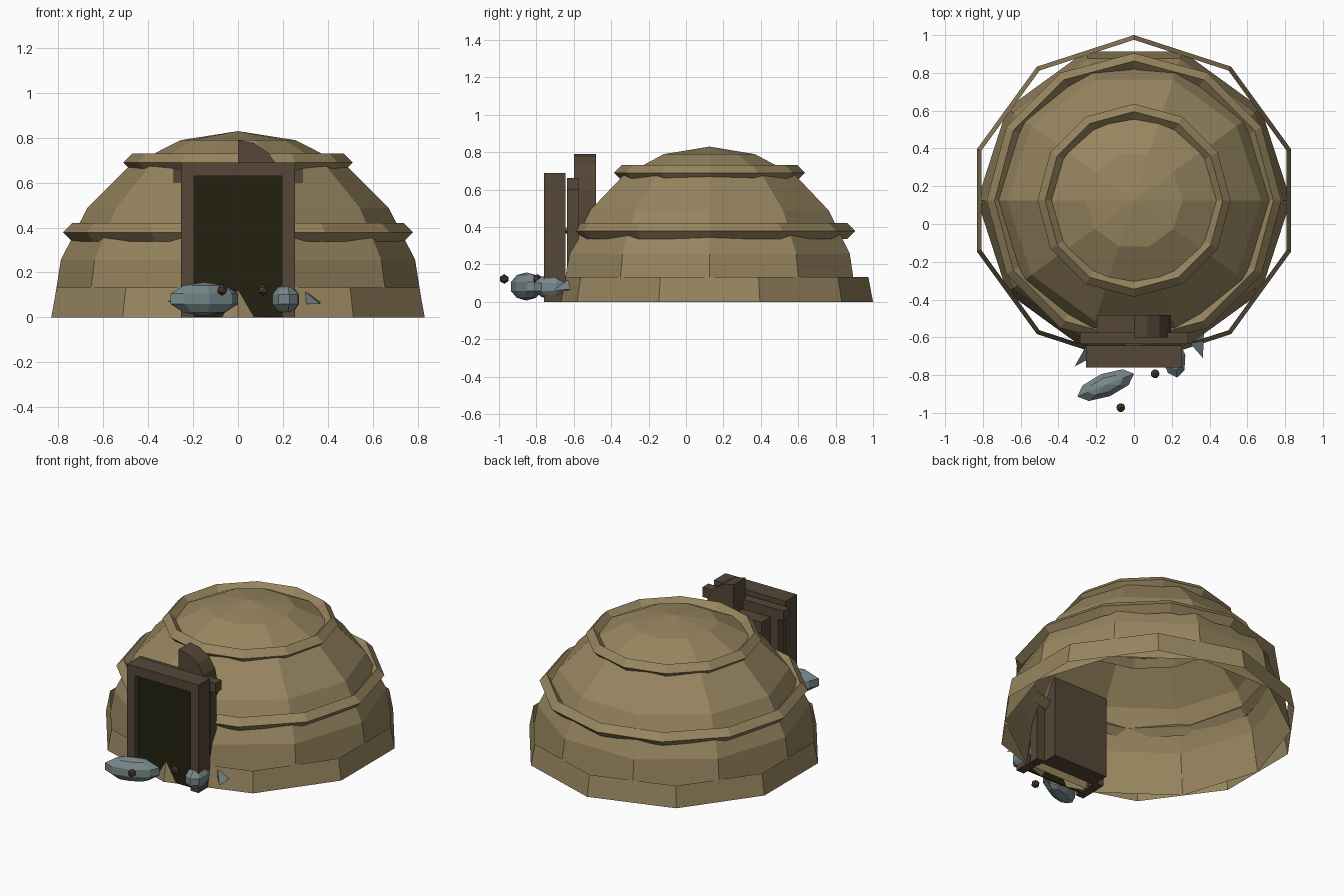
import bpy, bmesh, math
from mathutils import Matrix

if "Cube" in bpy.data.objects:
    bpy.data.objects.remove(bpy.data.objects["Cube"])


def material(name, rgb):
    m = bpy.data.materials.new(name)
    m.diffuse_color = (*rgb, 1)
    m.use_nodes = True
    m.node_tree.nodes["Principled BSDF"].inputs["Base Color"].default_value = m.diffuse_color
    return m


CLAY = material("tan clay", (0.31, 0.235, 0.115))
WOOD = material("brown wood", (0.09, 0.063, 0.039))
DARK = material("dark opening", (0.016, 0.015, 0.005))
STONE = material("grey stone", (0.19, 0.25, 0.26))
NUT = material("dark brown pebble", (0.08, 0.048, 0.031))
CY = 0.125  # dome centre in y


def make(name, bm, mat, loc=(0, 0, 0), rot=0.0):
    mesh = bpy.data.meshes.new(name)
    bm.to_mesh(mesh)
    bm.free()
    mesh.materials.append(mat)
    ob = bpy.data.objects.new(name, mesh)
    ob.location = loc
    ob.rotation_euler.z = rot
    bpy.context.collection.objects.link(ob)
    return ob


def revolve(name, profile, sides, start, mat, closed=False):
    """Spin a (radius, z) profile around the dome axis."""
    bm = bmesh.new()
    rows = []
    for r, z in profile:
        if r < 1e-5:
            rows.append([bm.verts.new((0, 0, z))] * sides)
        else:
            angs = [start + math.tau * i / sides for i in range(sides)]
            rows.append([bm.verts.new((r * math.cos(a), r * math.sin(a), z)) for a in angs])
    pairs = list(zip(rows, rows[1:]))
    if closed:
        pairs.append((rows[-1], rows[0]))
    for a, b in pairs:
        for i in range(sides):
            j = (i + 1) % sides
            quad = list(dict.fromkeys([a[i], a[j], b[j], b[i]]))
            bm.faces.new(quad)
    return make(name, bm, mat, (0, CY, 0))


def box(name, x, y, z, mat):
    bm = bmesh.new()
    bmesh.ops.create_cube(bm, size=1)
    size = [b - a for a, b in (x, y, z)]
    bmesh.ops.scale(bm, vec=size, verts=bm.verts)
    return make(name, bm, mat, [(a + b) / 2 for a, b in (x, y, z)])


def rock(name, loc, radii, rot):
    bm = bmesh.new()
    bmesh.ops.create_uvsphere(bm, u_segments=8, v_segments=5, radius=1)
    bmesh.ops.scale(bm, vec=radii, verts=bm.verts)
    return make(name, bm, STONE, loc, rot)


# Faceted dome shell and flared skirt, both open below
R = 0.83
steps = [math.radians(a) for a in (90, 72, 54, 36, 18, 0)]
revolve("dome_shell", [(R * math.sin(a), R * math.cos(a)) for a in steps], 10, 0, CLAY)
revolve("base_skirt", [(0.875, 0), (0.85, 0.132)], 10, math.pi / 2, CLAY)

# Raised bands with a diamond cross-section
for name, rad, z, t in (("middle_band", 0.738, 0.379, 0.042), ("top_band", 0.47, 0.69, 0.041)):
    ring = [(rad + t, z), (rad, z + t), (rad - t, z), (rad, z - t)]
    revolve(name, ring, 12, math.pi / 2, CLAY, closed=True)

# Nested door frames
for s, side in ((-1, "left"), (1, "right")):
    box(f"outer_post_{side}", sorted((s * 0.197, s * 0.253)), (-0.76, -0.643), (0, 0.63), WOOD)
    box(f"middle_post_{side}", sorted((s * 0.19, s * 0.25)), (-0.635, -0.575), (0, 0.6), WOOD)
box("outer_lintel", (-0.253, 0.253), (-0.76, -0.643), (0.63, 0.69), WOOD)
box("middle_lintel", (-0.287, 0.287), (-0.635, -0.575), (0.6, 0.662), WOOD)
box("inner_passage", (-0.195, 0.195), (-0.6, -0.482), (0, 0.6), WOOD)
box("door_opening", (-0.198, 0.198), (-0.727, -0.719), (0.002, 0.63), DARK)

# Quarter-round block above the passage
bm = bmesh.new()
pts = [(0, 0.6)] + [(0.19 * math.sin(i * math.pi / 8), 0.6 + 0.19 * math.cos(i * math.pi / 8))
                    for i in range(5)]
face = bm.faces.new([bm.verts.new((x, -0.6, z)) for x, z in pts])
ext = bmesh.ops.extrude_face_region(bm, geom=[face])
bmesh.ops.translate(bm, vec=(0, 0.118, 0),
                    verts=[v for v in ext["geom"] if isinstance(v, bmesh.types.BMVert)])
bmesh.ops.recalc_face_normals(bm, faces=bm.faces)
make("quarter_arch", bm, WOOD)

# Stones by the door
rock("left_stone", (-0.15, -0.853, 0.082), (0.17, 0.066, 0.075), math.radians(22))
rock("right_stone", (0.21, -0.705, 0.08), (0.115, 0.066, 0.068), math.radians(100))

# Thin pointed shards
for name, pts in (
    ("right_shard", [(0.30, -0.635, 0.115), (0.37, -0.575, 0.07), (0.365, -0.71, 0.06), (0.305, -0.64, 0.06)]),
    ("left_shard", [(-0.25, -0.64, 0.11), (-0.315, -0.755, 0.07), (-0.23, -0.71, 0.06), (-0.25, -0.65, 0.06)]),
):
    bm = bmesh.new()
    vs = [bm.verts.new(p) for p in pts]
    bmesh.ops.convex_hull(bm, input=vs)
    make(name, bm, STONE)

# Small pebbles
for name, loc in (("front_pebble", (-0.07, -0.972, 0.122)), ("door_pebble", (0.112, -0.793, 0.122))):
    bm = bmesh.new()
    bmesh.ops.create_icosphere(bm, subdivisions=1, radius=0.026)
    make(name, bm, NUT, loc)
